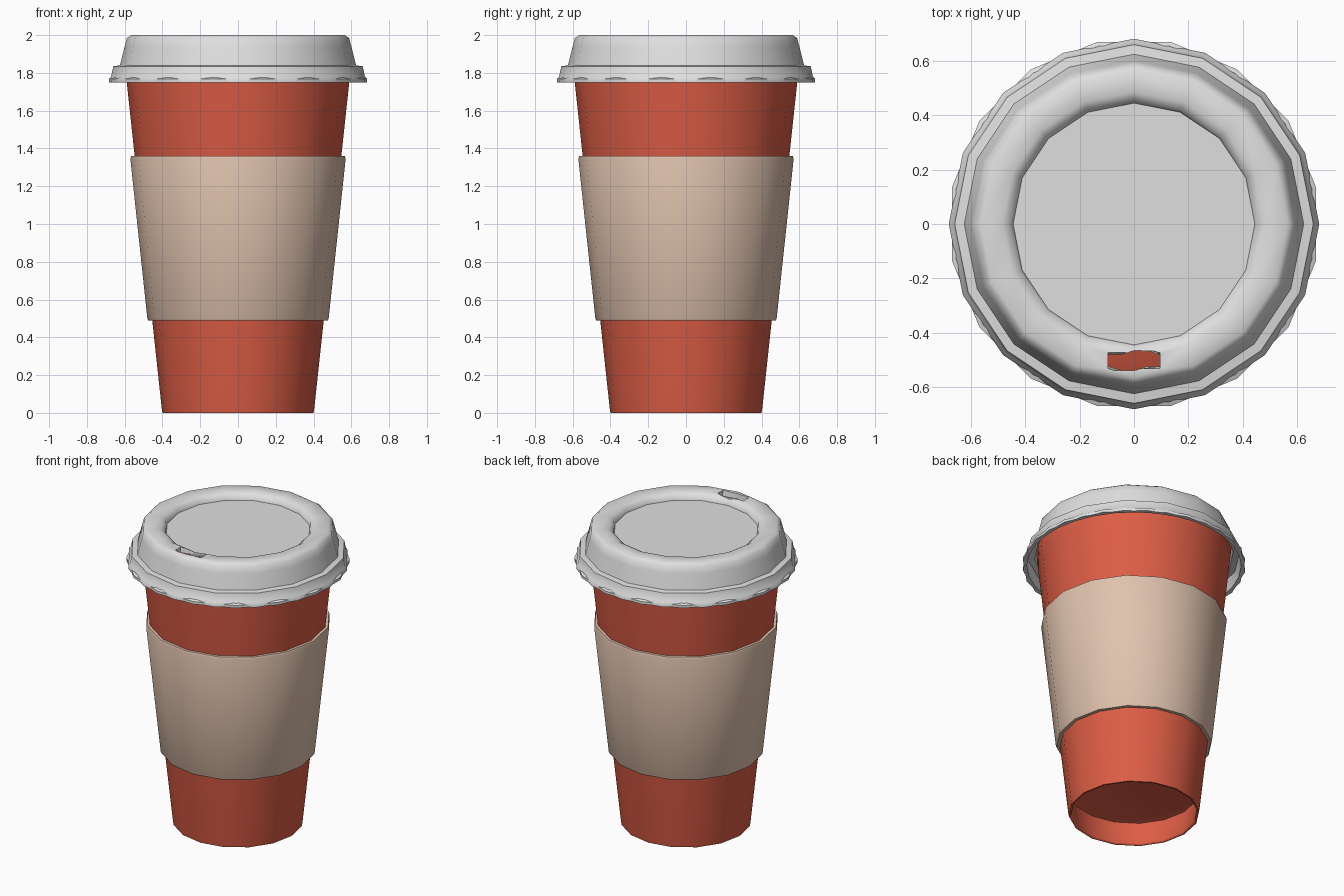
import bpy, bmesh, math

default = bpy.data.objects.get("Cube")
if default:
    bpy.data.objects.remove(default, do_unlink=True)

SIDES = 16


def material(name, rgb):
    mat = bpy.data.materials.new(name)
    mat.use_nodes = True
    mat.diffuse_color = (*rgb, 1)
    mat.node_tree.nodes["Principled BSDF"].inputs["Base Color"].default_value = (*rgb, 1)
    return mat


def add_object(name, bm, mat):
    bmesh.ops.recalc_face_normals(bm, faces=bm.faces)
    mesh = bpy.data.meshes.new(name)
    bm.to_mesh(mesh)
    bm.free()
    obj = bpy.data.objects.new(name, mesh)
    bpy.context.collection.objects.link(obj)
    if mat:
        mesh.materials.append(mat)
    return obj


def lathe(name, profile, mat, closed=False, turn=0.0):
    """Spin (radius, height) points round z; a radius of 0 makes a pole."""
    bm = bmesh.new()
    rings = []
    for r, z in profile:
        if r == 0:
            rings.append([bm.verts.new((0, 0, z))] * SIDES)
            continue
        angles = [math.tau * i / SIDES + turn for i in range(SIDES)]
        rings.append([bm.verts.new((r * math.cos(a), r * math.sin(a), z)) for a in angles])
    pairs = list(zip(rings, rings[1:]))
    if closed:
        pairs.append((rings[-1], rings[0]))
    for low, high in pairs:
        for i in range(SIDES):
            j = (i + 1) % SIDES
            bm.faces.new(dict.fromkeys((low[i], low[j], high[j], high[i])))
    return add_object(name, bm, mat)


def smooth(obj, degrees):
    bpy.ops.object.select_all(action='DESELECT')
    obj.select_set(True)
    bpy.context.view_layer.objects.active = obj
    bpy.ops.object.shade_smooth_by_angle(angle=math.radians(degrees))


red = material("red_cup", (0.72, 0.11, 0.06))
card = material("tan_card", (0.74, 0.54, 0.42))
white = material("pale_grey_plastic", (0.74, 0.74, 0.74))

# Cup: recessed base, tapered wall, closed under the lid
cup = lathe("cup", [(0, 0.17), (0.36, 0.17), (0.4, 0.16), (0.385, 0.01), (0.39, 0),
                    (0.4, 0), (0.404, 0.025), (0.59, 1.76), (0.6, 1.86),
                    (0.58, 1.88), (0, 1.88)], red)
smooth(cup, 80)

# Cardboard sleeve
sleeve = lathe("sleeve", [(0.453, 0.49), (0.475, 0.49), (0.48, 0.5), (0.57, 1.345),
                          (0.565, 1.36), (0.546, 1.36)], card, closed=True)
smooth(sleeve, 50)

# Lid: skirt, step, rounded rim, sunken centre and inner shell
lid = lathe("lid", [(0, 1.955), (0.445, 1.955), (0.452, 1.98), (0.485, 2), (0.565, 2),
                    (0.588, 1.985), (0.6, 1.94), (0.625, 1.84), (0.66, 1.835),
                    (0.672, 1.78), (0.682, 1.77), (0.682, 1.75), (0.665, 1.75),
                    (0.648, 1.82), (0.61, 1.825), (0.575, 1.96), (0.48, 1.97),
                    (0.435, 1.935), (0, 1.935)], white)

# Sip hole: tapered slot cut through the rim
bm = bmesh.new()
loops = []
for z, side_y, mid_y in ((2.03, 0.036, 0.037), (1.9, 0.006, 0.036)):
    outline = [(-0.095, -side_y), (0, -mid_y), (0.095, -side_y),
               (0.095, side_y), (0, mid_y), (-0.095, side_y)]
    loops.append([bm.verts.new((x, y - 0.503, z)) for x, y in outline])
for loop in loops:
    bm.faces.new(loop)
for i in range(6):
    j = (i + 1) % 6
    bm.faces.new((loops[0][i], loops[0][j], loops[1][j], loops[1][i]))
cutter = add_object("sip_hole_cutter", bm, None)
cutter.hide_render = True

cut = lid.modifiers.new("sip_hole", 'BOOLEAN')
cut.operation = 'DIFFERENCE'
cut.solver = 'EXACT'
cut.object = cutter
bpy.context.view_layer.objects.active = lid
bpy.ops.object.modifier_apply(modifier=cut.name)
bpy.data.objects.remove(cutter, do_unlink=True)
smooth(lid, 62)

# Thin lip round the bottom of the lid, turned half a step
lip = lathe("lid_lip", [(0.665, 1.75), (0.684, 1.75), (0.684, 1.768), (0.668, 1.775)],
            white, closed=True, turn=math.pi / SIDES)
smooth(lip, 40)
